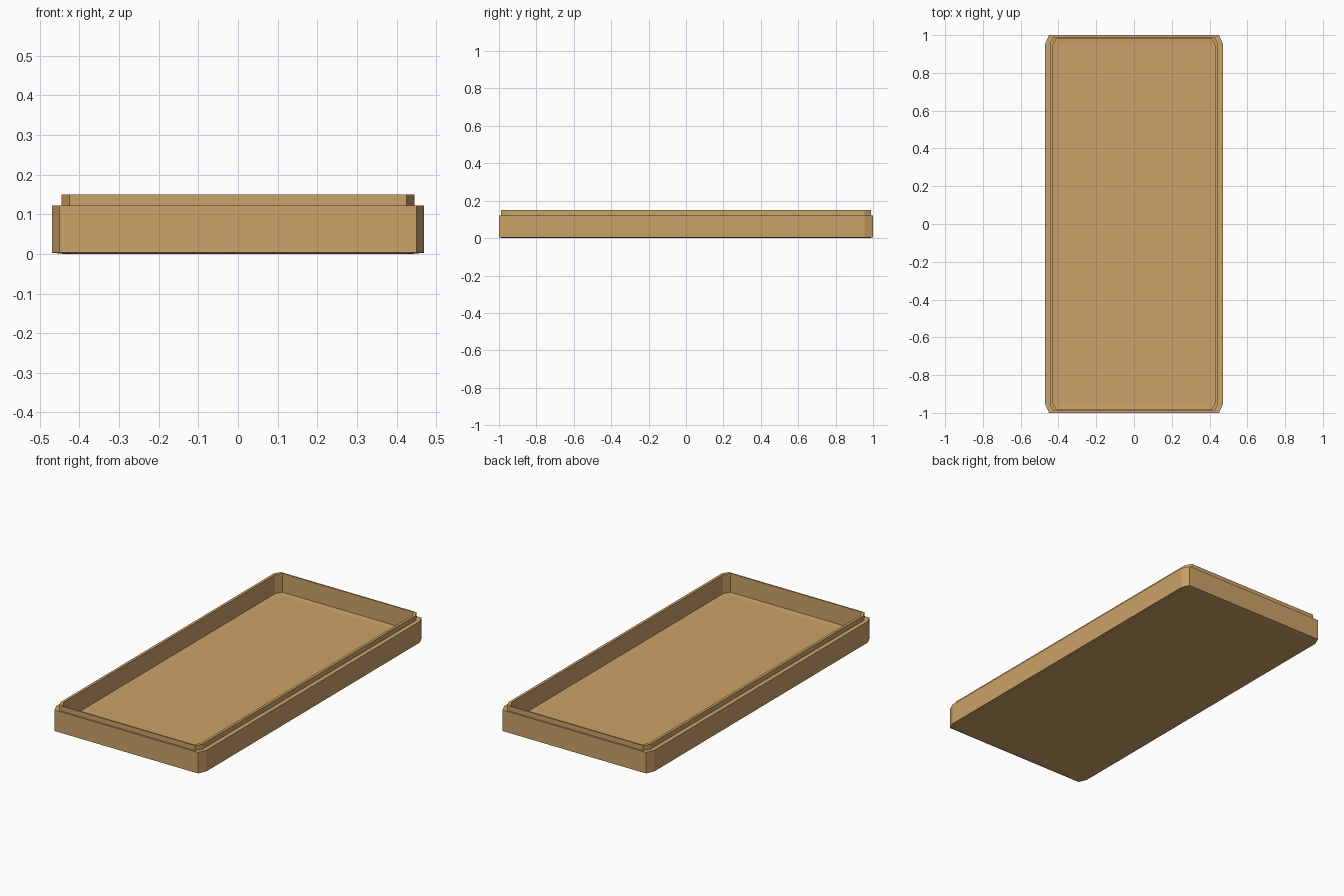
import bpy, bmesh

if "Cube" in bpy.data.objects:
    bpy.data.objects.remove(bpy.data.objects["Cube"])

# one flat colour for the whole tray
mat = bpy.data.materials.new("tan wood")
mat.diffuse_color = (0.60, 0.36, 0.14, 1)
mat.use_nodes = True
mat.node_tree.nodes["Principled BSDF"].inputs["Base Color"].default_value = mat.diffuse_color


def ring(bm, hx, hy, cx, cy, z):
    """Rectangle with cut corners, as a loop of eight vertices."""
    pts = [(hx, -hy + cy), (hx, hy - cy), (hx - cx, hy), (-hx + cx, hy),
           (-hx, hy - cy), (-hx, -hy + cy), (-hx + cx, -hy), (hx - cx, -hy)]
    return [bm.verts.new((x, y, z)) for x, y in pts]


# half width, half length, corner cut in x and y, height: from base to inner floor
profile = [
    (0.44, 0.97, 0.02, 0.04, 0.0),      # underside
    (0.47, 1.0, 0.02, 0.045, 0.003),    # outer wall foot
    (0.47, 1.0, 0.02, 0.045, 0.122),    # outer wall top
    (0.445, 0.99, 0.02, 0.035, 0.122),  # step
    (0.445, 0.99, 0.02, 0.035, 0.15),   # lip outside
    (0.43, 0.982, 0.02, 0.035, 0.15),   # lip inside
    (0.43, 0.982, 0.02, 0.035, 0.043),  # inner wall foot
    (0.40, 0.95, 0.02, 0.035, 0.04),    # floor
]

bm = bmesh.new()
rings = [ring(bm, *p) for p in profile]
for a, b in zip(rings, rings[1:]):
    for i in range(8):
        j = (i + 1) % 8
        bm.faces.new((a[i], a[j], b[j], b[i]))
bm.faces.new(rings[0][::-1])
bm.faces.new(rings[-1])
bmesh.ops.recalc_face_normals(bm, faces=bm.faces)

mesh = bpy.data.meshes.new("tray")
bm.to_mesh(mesh)
bm.free()
mesh.materials.append(mat)
tray = bpy.data.objects.new("tray", mesh)
bpy.context.collection.objects.link(tray)
